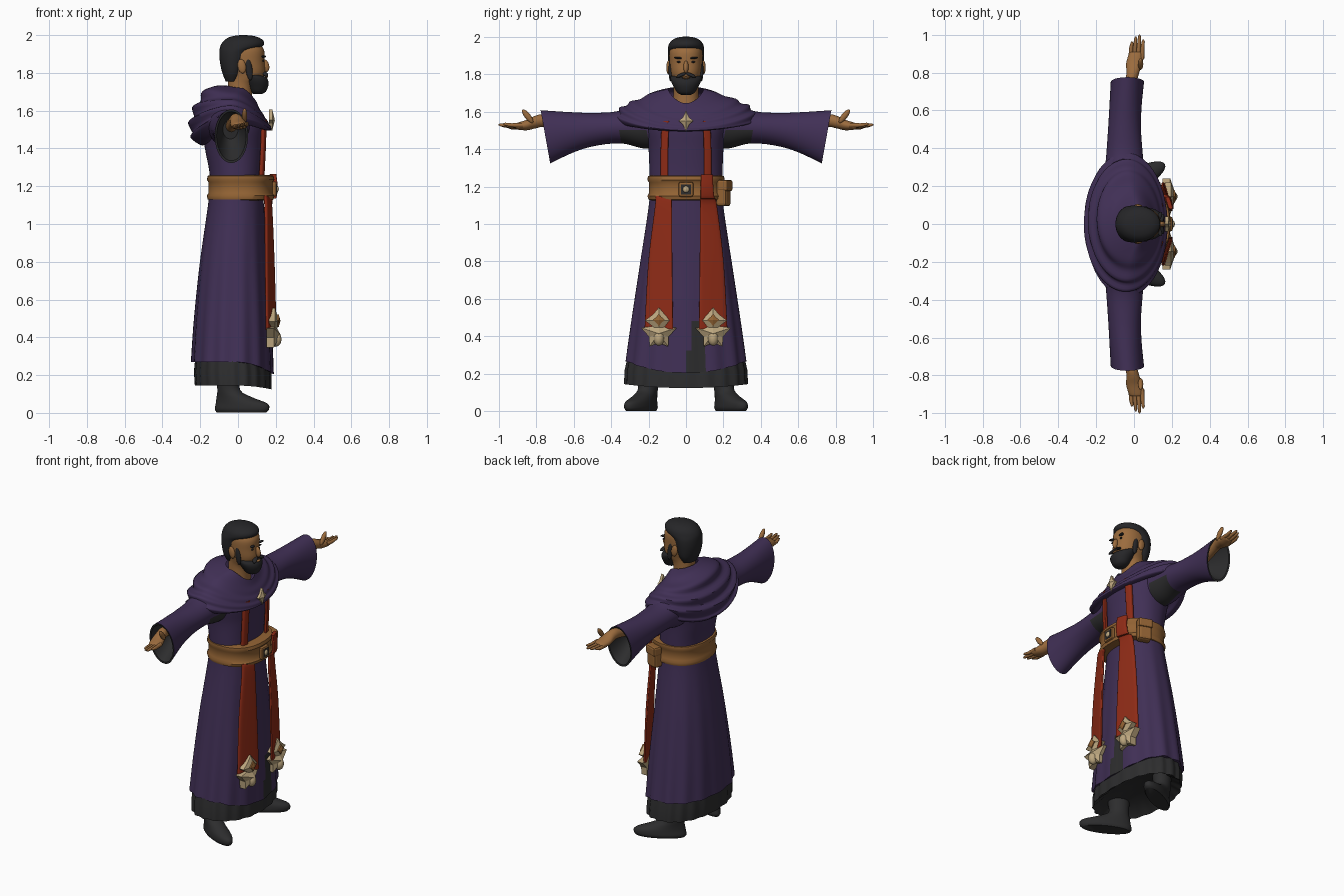
import bpy, bmesh, math
from math import sin, cos, pi, radians
from mathutils import Vector

if "Cube" in bpy.data.objects:
    bpy.data.objects.remove(bpy.data.objects["Cube"])


def material(name, r, g, b):
    m = bpy.data.materials.new(name)
    m.diffuse_color = (r, g, b, 1)
    m.use_nodes = True
    m.node_tree.nodes["Principled BSDF"].inputs["Base Color"].default_value = (r, g, b, 1)
    return m


PURPLE = material("purple cloth", .052, .029, .092)
RED = material("red cloth", .27, .024, .008)
CHARCOAL = material("charcoal cloth", .026, .026, .027)
HAIR = material("black hair", .019, .019, .021)
SKIN = material("brown skin", .33, .15, .048)
LEATHER = material("tan leather", .29, .125, .034)
CREAM = material("cream metal", .5, .38, .21)


def finish(name, bm, mats, angle=50):
    bmesh.ops.recalc_face_normals(bm, faces=bm.faces)
    mesh = bpy.data.meshes.new(name)
    bm.to_mesh(mesh)
    bm.free()
    ob = bpy.data.objects.new(name, mesh)
    bpy.context.collection.objects.link(ob)
    for m in mats:
        mesh.materials.append(m)
    bpy.ops.object.select_all(action='DESELECT')
    ob.select_set(True)
    bpy.context.view_layer.objects.active = ob
    bpy.ops.object.shade_smooth_by_angle(angle=radians(angle))
    return ob


def spline(rows, k):
    """Catmull-Rom between profile rows."""
    out = []
    for i in range(len(rows) - 1):
        quad = [rows[max(i - 1, 0)], rows[i], rows[i + 1], rows[min(i + 2, len(rows) - 1)]]
        for j in range(k):
            t = j / k
            out.append([b + t * (c - a) / 2 + t * t * (a - 2.5 * b + 2 * c - d / 2)
                        + t ** 3 * (1.5 * (b - c) + (d - a) / 2) for a, b, c, d in zip(*quad)])
    return out + [list(rows[-1])]


def loft(name, rows, point, mats, n=32, caps=True, rule=None):
    """Skin a surface over rows; point(row, angle) gives each position."""
    bm = bmesh.new()
    rings = [[bm.verts.new(point(r, 2 * pi * i / n)) for i in range(n)] for r in rows]
    for k, (a, b) in enumerate(zip(rings, rings[1:])):
        for i in range(n):
            j = (i + 1) % n
            f = bm.faces.new((a[i], a[j], b[j], b[i]))
            if rule:
                f.material_index = rule(k, f.calc_center_median())
    if caps:
        bm.faces.new(rings[0])
        f = bm.faces.new(rings[-1])
        if rule:
            f.material_index = rule(len(rows), f.calc_center_median())
    return finish(name, bm, mats)


def sgnpow(v, p):
    return math.copysign(abs(v) ** p, v)


def upright(folds=0, depth=0, top=1.2, dip=0, p=1.0):
    """Horizontal sections: z, back x, front x, half width."""
    def point(r, a):
        z, xb, xf, ry = r
        w = max(0, min(1, (top - z) / .9))
        f = 1 + depth * w * cos(folds * a)
        drop = dip * w ** 4 * max(0, cos(a)) ** 2
        return Vector(((xb + xf) / 2 + (xf - xb) / 2 * f * sgnpow(cos(a), p),
                       ry * f * sgnpow(sin(a), p), z - drop))
    return point


def across(side, shear=0):
    """Sections along the arm: y, centre x, centre z, half depth, half height."""
    def point(r, a):
        y, x, z, rx, rz = r
        return Vector((x + rx * cos(a), side * (y + shear * rz * sin(a)), z + rz * sin(a)))
    return point


def blob(name, loc, size, mat, rot=(0, 0, 0)):
    bpy.ops.mesh.primitive_uv_sphere_add(segments=20, ring_count=12, location=loc, rotation=rot)
    ob = bpy.context.object
    ob.name, ob.scale = name, size
    ob.data.materials.append(mat)
    bpy.ops.object.shade_smooth()
    return ob


def block(name, loc, size, mat, rot=(0, 0, 0), bevel=.01):
    bpy.ops.mesh.primitive_cube_add(size=1, location=loc, rotation=rot)
    ob = bpy.context.object
    ob.name, ob.scale = name, size
    bpy.ops.object.transform_apply(location=False, rotation=False)
    ob.data.materials.append(mat)
    mod = ob.modifiers.new("Bevel", 'BEVEL')
    mod.width, mod.segments = bevel, 2
    return ob


def star(name, loc, radii, depth, mat):
    """Faceted ornament facing forward, with one radius per spoke from the top."""
    bm = bmesh.new()
    n = len(radii)
    back, front = [[bm.verts.new(Vector(loc) + Vector((x, r * sin(2 * pi * i / n), r * cos(2 * pi * i / n))))
                    for i, r in enumerate(radii)] for x in (0, depth * .55)]
    tip = bm.verts.new(Vector(loc) + Vector((depth, 0, 0)))
    bm.faces.new(back)
    for i in range(n):
        j = (i + 1) % n
        bm.faces.new((back[i], back[j], front[j], front[i]))
        bm.faces.new((front[i], front[j], tip))
    return finish(name, bm, [mat], 20)


# Robe, with a dark patch at the front hem
robe = [(.27, -.245, .185, .322), (.5, -.23, .175, .29), (.8, -.2, .155, .245), (1.13, -.155, .135, .195),
        (1.26, -.15, .13, .195), (1.4, -.175, .14, .2), (1.52, -.19, .15, .22), (1.6, -.15, .12, .2),
        (1.63, -.08, .07, .12)]
loft("robe", spline(robe, 6), upright(14, .022, 1.15, .07, .9), [PURPLE, CHARCOAL], 84,
     rule=lambda k, c: int(c.x > .05 and c.z < .5 and abs(c.y - .06) < .06 * (1 - c.z) + .005))
loft("underskirt", [(.2, -.15, .11, .24), (.145, -.225, .175, .325), (.22, -.23, .175, .322), (.32, -.22, .16, .3)],
     upright(20, .018, 1.1, .02, .92), [CHARCOAL], 100)

# Shoulder mantle: back x, front x, half width, side z, front z, back z
mantle = [(-.065, .1, .095, 1.72, 1.645, 1.735), (-.14, .115, .17, 1.7, 1.61, 1.73),
          (-.2, .14, .26, 1.665, 1.57, 1.67), (-.245, .165, .34, 1.625, 1.53, 1.57),
          (-.25, .178, .375, 1.575, 1.5, 1.47), (-.2, .15, .36, 1.54, 1.495, 1.42),
          (-.15, .12, .3, 1.54, 1.51, 1.44)]


def mantle_point(r, a):
    xb, xf, ry, zs, zf, zb = r
    c, s = cos(a), sin(a)
    ripple = .013 * sin(zb * 75 + 2 * s) * (.55 - .45 * c) * min(1, ry * 3)
    z = zs + ((zf if c > 0 else zb) - zs) * abs(c) ** 1.6
    return Vector(((xb + xf) / 2 + ((xf - xb) / 2 + ripple) * c, (ry + ripple) * s, z + ripple * .6))


loft("mantle", spline(mantle, 8), mantle_point, [PURPLE], 72, caps=False)
star("brooch", (.165, 0, 1.55), [.055, .025, .04, .025, .055, .025, .04, .025], .03, CREAM)

# Belt with rims, buckle and pouch
loft("belt", [(1.125, -.14, .16, .18), (1.13, -.16, .188, .2), (1.15, -.165, .193, .206), (1.163, -.157, .183, .198),
              (1.222, -.157, .183, .198), (1.235, -.165, .193, .206), (1.255, -.16, .188, .203),
              (1.26, -.14, .16, .18)], upright(p=.85), [LEATHER], 64)
block("buckle", (.192, 0, 1.185), (.025, .078, .08), LEATHER)
block("buckle_recess", (.203, 0, 1.185), (.006, .052, .054), CHARCOAL, bevel=.001)
blob("buckle_stud", (.204, 0, 1.185), (.012, .018, .018), CREAM)
block("pouch", (.09, .2, 1.165), (.085, .06, .14), LEATHER, (0, 0, radians(-20)), .015)
block("pouch_flap", (.092, .208, 1.205), (.092, .06, .06), LEATHER, (0, 0, radians(-20)), .012)


# Sashes: z, centre y, half width, centre x
def sash_point(side):
    def point(r, a):
        z, y, w, x = r
        dy = w * sgnpow(cos(a), .4)
        return Vector((x - dy * .3 + .011 * sgnpow(sin(a), .6), side * (y + dy), z))
    return point


for side in (-1, 1):
    low = [(.44, .145, .076, .175), (.8, .137, .064, .168), (1.1, .12, .045, .16)]
    low += [(1.14, .115, .037, .185), (1.2, .112, .034, .192), (1.265, .112, .032, .185)] if side > 0 else [(1.15, .12, .043, .15)]
    loft("sash_tail", spline(low, 5), sash_point(side), [RED], 24)
    loft("sash_strap", [(1.24, .115, .02, .125), (1.4, .115, .02, .133), (1.55, .11, .02, .138)],
         sash_point(side), [RED], 24)
    y = side * .145
    star("tassel_diamond", (.165, y, .485), [.07, .045, .075, .045, .07, .045, .075, .045], .055, CREAM)
    star("tassel_gem", (.205, y, .488), [.032, .021, .032, .021, .032, .021, .032, .021], .02, LEATHER)
    star("tassel_leaves", (.15, y, .415), [.06, .05, .1, .055, .085, .05, .085, .055, .1, .05], .075, CREAM)
    blob("tassel_bud", (.2, y, .39), (.03, .028, .04), CREAM)

    # Sleeves with a dark lining and underarm
    sleeve = [(.12, -.04, 1.53, .11, .12), (.24, -.05, 1.52, .108, .118), (.36, -.05, 1.515, .097, .085),
              (.5, -.05, 1.505, .087, .088), (.62, -.045, 1.49, .085, .108), (.75, -.035, 1.465, .088, .142)]
    rows = spline(sleeve, 5)
    outer = len(rows) - 1
    rows += [(.748, -.035, 1.465, .078, .13), (.68, -.035, 1.48, .066, .1), (.6, -.04, 1.5, .04, .05)]
    loft("sleeve", rows, across(side, .18), [PURPLE, CHARCOAL], 40,
         rule=lambda k, c: int(k >= outer or (.2 < abs(c.y) < .35 and c.z < 1.5 and c.x > -.08)))

    # Hands with open fingers
    palm = [(.6, -.035, 1.52, .03, .032), (.75, -.015, 1.55, .031, .033), (.8, -.006, 1.545, .034, .034),
            (.85, .002, 1.528, .043, .028), (.9, .012, 1.522, .038, .018), (.91, .012, 1.522, .025, .012)]
    loft("hand", spline(palm, 4), across(side), [SKIN], 20)
    for i, reach in enumerate((.965, .99, 1.0, .975)):
        x, z = -.018 + i * .02, 1.515 + i * .004
        loft("finger", [(.87, x, z, .012, .013), (.93, x + .003, z, .011, .011),
                        (reach - .01, x + .007, z + .006, .008, .008), (reach, x + .007, z + .007, .003, .003)],
             across(side), [SKIN], 10)
    blob("thumb", (.035, side * .845, 1.575), (.014, .016, .045), SKIN, (radians(-38 * side), 0, 0))

    # Boots turned outward
    boot = loft("boot", spline([(.003, -.075, .22, .048), (.02, -.085, .235, .056), (.05, -.08, .225, .054),
                                (.08, -.075, .14, .05), (.12, -.068, .06, .05), (.2, -.07, .06, .056),
                                (.3, -.07, .06, .056)], 4), upright(), [CHARCOAL], 28)
    boot.location, boot.rotation_euler = (-.045, side * .205, 0), (0, 0, side * radians(28))

    # Ears, brows, eyes, moustache and sideburns
    blob("ear", (.02, side * .093, 1.835), (.022, .012, .038), SKIN, (0, radians(-10), 0))
    blob("brow", (.134, side * .04, 1.886), (.012, .025, .006), HAIR, (radians(5 * side), 0, radians(-22 * side)))
    blob("eye", (.133, side * .037, 1.865), (.006, .014, .005), HAIR, (0, 0, radians(-22 * side)))
    blob("moustache", (.143, side * .025, 1.795), (.014, .032, .009), HAIR, (radians(-22 * side), 0, radians(-22 * side)))
    blob("sideburn", (.058, side * .082, 1.82), (.018, .011, .06), HAIR, (0, radians(-8), 0))

# Head, hair and beard
head = [(1.58, -.06, .08, .075), (1.68, -.055, .075, .068), (1.74, -.052, .085, .068), (1.775, -.055, .13, .075),
        (1.81, -.065, .143, .083), (1.86, -.07, .14, .088), (1.92, -.07, .138, .088), (1.96, -.05, .11, .07)]
loft("head", spline(head, 5), upright(p=.93), [SKIN], 40)
hair = [(1.755, -.065, .005, .06), (1.8, -.083, .03, .084), (1.86, -.096, .05, .094), (1.91, -.098, .075, .097),
        (1.94, -.094, .13, .096), (1.965, -.08, .137, .088), (1.985, -.055, .115, .068), (1.996, -.02, .08, .04),
        (2.0, .015, .04, .01)]
loft("hair", spline(hair, 5), upright(), [HAIR], 40)
beard = [(1.687, .085, .125, .02), (1.7, .065, .147, .045), (1.73, .045, .16, .064), (1.755, .03, .161, .077),
         (1.775, .022, .15, .083), (1.79, .025, .12, .083)]
loft("beard", spline(beard, 4), upright(), [HAIR], 36)
blob("nose", (.145, 0, 1.838), (.02, .014, .034), SKIN, (0, radians(-14), 0))
blob("lip", (.15, 0, 1.78), (.01, .02, .006), SKIN)
